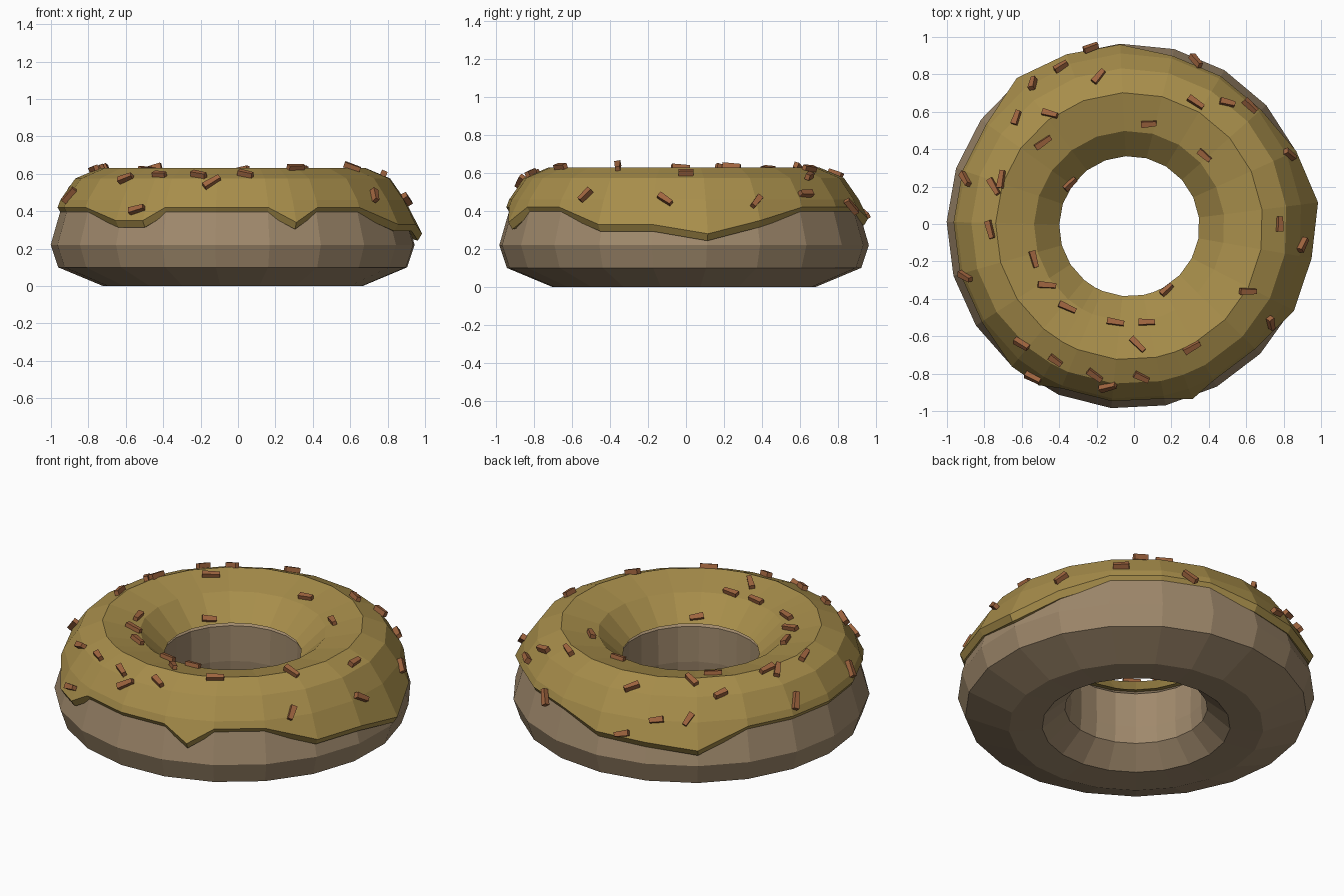
import bpy, bmesh, random
from math import radians, cos, sin, hypot
from mathutils import Vector, Matrix

if "Cube" in bpy.data.objects:
    bpy.data.objects.remove(bpy.data.objects["Cube"])

random.seed(4)
CX, CY = -0.025, -0.012
STEP = 360 / 21
START = 92.9


def material(name, rgb):
    m = bpy.data.materials.new(name)
    m.diffuse_color = (*rgb, 1)
    m.use_nodes = True
    m.node_tree.nodes["Principled BSDF"].inputs["Base Color"].default_value = m.diffuse_color
    return m


def finish(bm, name, mat):
    bmesh.ops.recalc_face_normals(bm, faces=bm.faces)
    me = bpy.data.meshes.new(name)
    bm.to_mesh(me)
    bm.free()
    me.materials.append(mat)
    ob = bpy.data.objects.new(name, me)
    bpy.context.collection.objects.link(ob)
    return ob


def ring_solid(name, columns, mat):
    """columns: list of (angle, closed profile of (r, z)), joined all round."""
    bm = bmesh.new()
    cols = []
    for a, prof in columns:
        c, s = cos(radians(a)), sin(radians(a))
        cols.append([bm.verts.new((CX + r * c, CY + r * s, z)) for r, z in prof])
    n = len(cols[0])
    for i, col in enumerate(cols):
        nxt = cols[(i + 1) % len(cols)]
        for j in range(n):
            k = (j + 1) % n
            bm.faces.new((col[j], nxt[j], nxt[k], col[k]))
    return finish(bm, name, mat)


# dough: faceted ring
dough_profile = [(0.385, 0.43), (0.38, 0.22), (0.39, 0.12), (0.515, 0.01), (0.697, 0),
                 (0.937, 0.10), (0.977, 0.22), (0.925, 0.40), (0.80, 0.52), (0.50, 0.52)]
ring_solid("dough", [(START - i * STEP, dough_profile) for i in range(21)],
           material("dough", (0.35, 0.25, 0.15)))

# icing: cap with an uneven dripping lip; keys are steps round the ring
lip = {i: 0.42 for i in range(21)}
lip.update({0: 0.36, 4: 0.35, 5: 0.28, 6: 0.33, 7: 0.33, 9.5: 0.34,
            12.4: 0.35, 13: 0.35, 19: 0.35, 20: 0.32, 18: 0.32})
lip[18], lip[19], lip[20] = 0.42, 0.32, 0.35
top_profile = [(0.375, 0.45), (0.51, 0.58), (0.715, 0.63), (0.845, 0.575), (0.925, 0.46)]


def icing_profile(z):
    r = 0.94 + (0.42 - z) * 0.55
    return top_profile + [(r, z), (r - 0.022, z - 0.037), (r - 0.10, z - 0.02),
                          (0.80, 0.50), (0.45, 0.48)]


ring_solid("icing", [(START - k * STEP, icing_profile(lip[k])) for k in sorted(lip)],
           material("icing", (0.39, 0.27, 0.07)))

# sprinkles: (x, y, heading) laid on the icing surface
sprinkles = [
    (-.23, .94, 20), (-.39, .84, 30), (-.19, .79, 50), (-.54, .75, 75), (-.63, .57, 70),
    (-.45, .59, -15), (-.49, .44, 35), (.33, .87, -50), (.33, .65, -35), (.50, .65, -15),
    (.62, .63, -45), (.08, .54, 5), (.38, .37, -40), (.83, .37, -40), (-.35, .22, 45),
    (-.90, .24, -60), (-.75, .20, -60), (-.71, .24, 80), (-.77, -.03, -75), (.78, 0, 90),
    (.90, -.11, 65), (-.54, -.19, -75), (-.90, -.28, -30), (-.47, -.33, -5), (-.36, -.45, -25),
    (.18, -.36, 40), (.61, -.36, 0), (-.10, -.53, -10), (.07, -.53, 0), (.73, -.53, -80),
    (-.60, -.64, -30), (-.42, -.73, -35), (.02, -.65, -45), (.31, -.66, 30), (-.21, -.81, -35),
    (.04, -.82, -25), (-.14, -.87, 15), (-.54, -.82, -25)]
slope_points = top_profile + [(1.02, 0.28)]


def surface(x, y):
    dx, dy = x - CX, y - CY
    r = hypot(dx, dy)
    for (r0, z0), (r1, z1) in zip(slope_points, slope_points[1:]):
        if r <= r1:
            break
    g = (z1 - z0) / (r1 - r0)
    n = Vector((-g * dx / r, -g * dy / r, 1)).normalized()
    return Vector((x, y, z0 + g * (r - r0))), n


bm = bmesh.new()
for x, y, deg in sprinkles:
    p, n = surface(x * 0.995, y * 0.995)
    d = Vector((cos(radians(deg)), sin(radians(deg)), 0))
    d.z = -(d.x * n.x + d.y * n.y) / n.z
    d.normalize()
    side = n.cross(d)
    rot = Matrix((d, side, n)).transposed().to_4x4()
    size = Matrix.Diagonal((random.uniform(0.075, 0.1), 0.033, 0.03, 1))
    out = bmesh.ops.create_cube(bm, size=1, matrix=Matrix.Translation(p + n * 0.009) @ rot @ size)
    # slightly tapered at one end
    for v in out["verts"]:
        if (v.co - p).dot(d) > 0:
            v.co -= side * (v.co - p).dot(side) * 0.25
finish(bm, "sprinkles", material("sprinkles", (0.35, 0.13, 0.05)))
